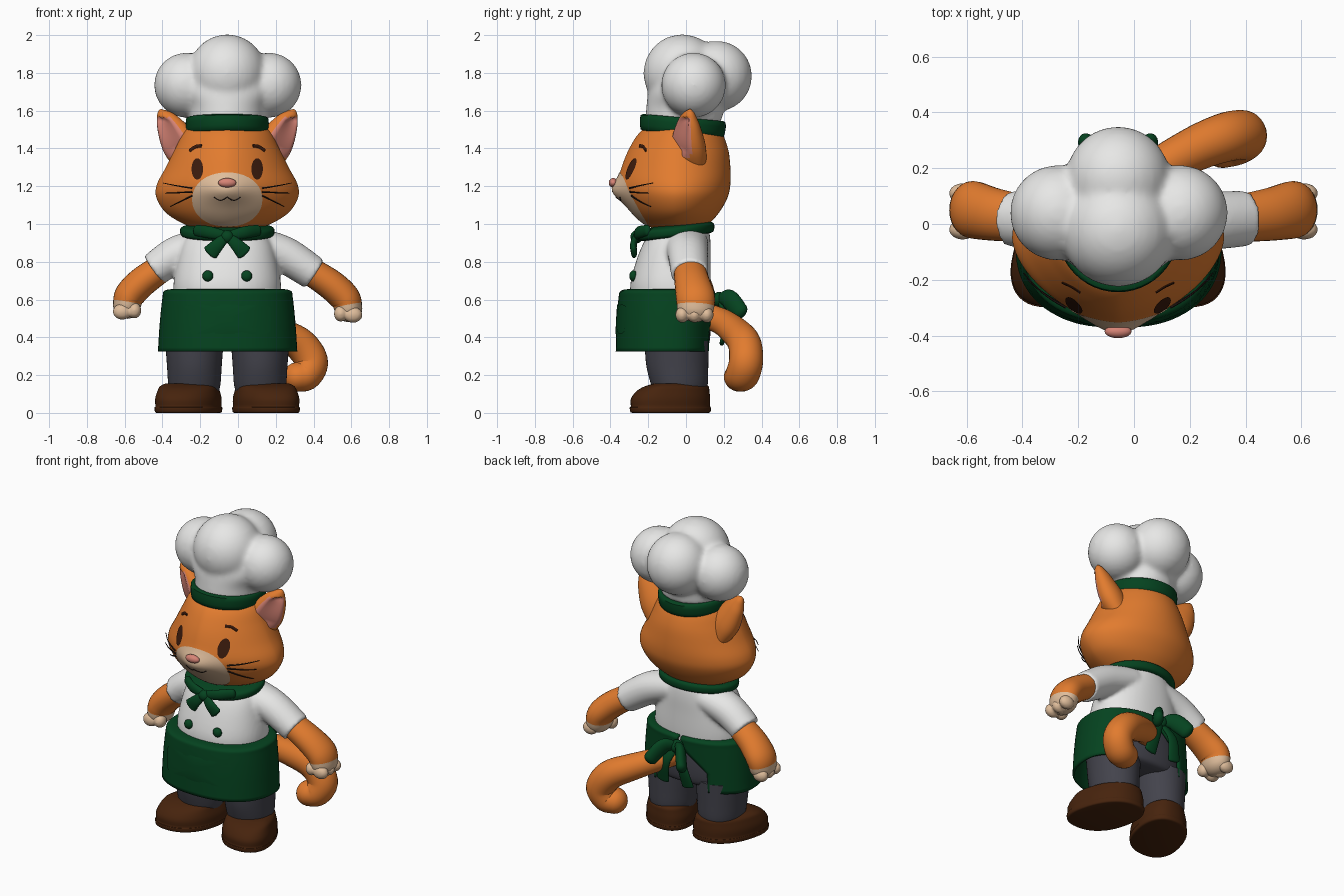
import bpy, bmesh, math
from mathutils import Vector
from mathutils.bvhtree import BVHTree

if "Cube" in bpy.data.objects:
    bpy.data.objects.remove(bpy.data.objects["Cube"])

CX = -0.057  # body centre line

def mat(name, r, g, b):
    m = bpy.data.materials.new(name)
    m.diffuse_color = (r, g, b, 1)
    m.use_nodes = True
    m.node_tree.nodes["Principled BSDF"].inputs["Base Color"].default_value = m.diffuse_color
    return m

ORANGE = mat("orange fur", .76, .20, .028)
CREAM = mat("cream fur", .74, .51, .33)
WHITE = mat("white cloth", .86, .86, .85)
GREEN = mat("green cloth", .0015, .056, .014)
GREY = mat("grey trousers", .056, .056, .072)
BROWN = mat("brown leather", .062, .017, .004)
PINK = mat("pink skin", .68, .23, .18)
EYE = mat("dark brown eye", .045, .011, .004)
DARK = mat("whisker black", .018, .010, .008)

def build(name, verts, faces, *mats, angle=50):
    me = bpy.data.meshes.new(name)
    me.from_pydata([tuple(v) for v in verts], [], faces)
    bm = bmesh.new(); bm.from_mesh(me)
    bmesh.ops.recalc_face_normals(bm, faces=bm.faces)
    bm.to_mesh(me); bm.free()
    ob = bpy.data.objects.new(name, me)
    bpy.context.collection.objects.link(ob)
    for m in mats:
        me.materials.append(m)
    bpy.ops.object.select_all(action='DESELECT')
    ob.select_set(True); bpy.context.view_layer.objects.active = ob
    bpy.ops.object.shade_smooth_by_angle(angle=math.radians(angle))
    return ob

def spline(rows, sub):
    """Smooth interpolation through rows of numbers."""
    out = []
    for i in range(len(rows) - 1):
        p0, p1, p2, p3 = (rows[max(0, min(len(rows) - 1, j))] for j in range(i - 1, i + 3))
        for s in range(sub):
            t = s / sub
            out.append([.5 * (2*b + (c - a)*t + (2*a - 5*b + 4*c - d)*t*t + (3*b - a - 3*c + d)*t**3)
                        for a, b, c, d in zip(p0, p1, p2, p3)])
    return out + [list(rows[-1])]

def power(c, n):
    return math.copysign(abs(c) ** (2 / n), c)

def loft(name, rows, m, cx=CX, yc=0., n=2., nf=None, seg=48, sub=5, tilt=0., gap=None):
    """Stacked rings; each row is height, half width, front y, back y."""
    rs, verts, faces = spline(rows, sub), [], []
    w = seg + 1 if gap else seg
    for z, rx, yf, yb in rs:
        g = gap(z) if gap else 0
        for k in range(w):
            a = math.pi / 2 + g + (2 * math.pi - 2 * g) * k / seg
            e = (nf or n) if math.sin(a) < 0 else n
            c, s = power(math.cos(a), e), power(math.sin(a), e)
            y = yc + s * ((yb - yc) if s > 0 else (yc - yf))
            verts.append((cx + rx * c, y, z + tilt * y))
    for i in range(len(rs) - 1):
        for k in range(seg):
            q = (k + 1) % w
            faces.append((i*w + k, i*w + q, (i+1)*w + q, (i+1)*w + k))
    if not gap:
        faces += [tuple(range(w)), tuple(range((len(rs)-1)*w, len(rs)*w))]
    return build(name, verts, faces, m)

def tube(name, rows, *mats, side=(0, 1, 0), seg=20, sub=6, round_end=False):
    """Sweep; each row is x, y, z, radius along side, radius across it."""
    rs = spline(rows, sub)
    if round_end:
        x, y, z, a, b = rs[-1]
        d = (Vector(rs[-1][:3]) - Vector(rs[-2][:3])).normalized() * min(a, b)
        for j in range(1, 7):
            s, c = math.sin(j * math.pi / 12.3), math.cos(j * math.pi / 12.3)
            rs.append([x + d.x*s, y + d.y*s, z + d.z*s, a*c, b*c])
    verts, faces = [], []
    for i, r in enumerate(rs):
        t = (Vector(rs[min(i+1, len(rs)-1)][:3]) - Vector(rs[max(i-1, 0)][:3])).normalized()
        u = Vector(side); u = (u - t * u.dot(t)).normalized(); v = t.cross(u)
        for k in range(seg):
            a = 2 * math.pi * k / seg
            verts.append(Vector(r[:3]) + u * (r[3] * math.cos(a)) + v * (r[4] * math.sin(a)))
    for i in range(len(rs) - 1):
        for k in range(seg):
            q = (k + 1) % seg
            faces.append((i*seg + k, i*seg + q, (i+1)*seg + q, (i+1)*seg + k))
    faces += [tuple(range(seg)), tuple(range((len(rs)-1)*seg, len(rs)*seg))]
    return build(name, verts, faces, *mats)

def ball(name, c, r, m):
    bm = bmesh.new()
    bmesh.ops.create_uvsphere(bm, u_segments=28, v_segments=16, radius=1)
    vs = [[c[i] + v.co[i] * r[i] for i in range(3)] for v in bm.verts]
    fs = [[v.index for v in f.verts] for f in bm.faces]
    bm.free()
    return build(name, vs, fs, m)

def mirrored(ob, name):
    o = ob.copy(); o.data = ob.data.copy(); o.name = name
    for v in o.data.vertices:
        v.co.x = 2 * CX - v.co.x
    o.data.flip_normals()
    bpy.context.collection.objects.link(o)

def blend(name, obs, voxel, its):
    """Fuse overlapping pieces into one soft surface."""
    bpy.ops.object.select_all(action='DESELECT')
    for o in obs:
        o.select_set(True)
    bpy.context.view_layer.objects.active = obs[0]
    bpy.ops.object.join()
    o = obs[0]; o.name = name
    r = o.modifiers.new("fuse", 'REMESH'); r.mode = 'VOXEL'; r.voxel_size = voxel; r.use_smooth_shade = True
    s = o.modifiers.new("soften", 'SMOOTH'); s.factor = .5; s.iterations = its

def surface(ob):
    tree = BVHTree.FromPolygons([v.co for v in ob.data.vertices], [p.vertices for p in ob.data.polygons])
    def at(x, z, off=.004):
        hit, nor, _, _ = tree.ray_cast(Vector((x, -2, z)), Vector((0, 1, 0)))
        if hit is None:
            hit, nor, _, _ = tree.find_nearest(Vector((x, -.25, z)))
        return hit + (nor if nor.y < 0 else -nor) * off
    return at

def plate(name, at, x, z, rx, rz, m, n=2., off=.004):
    verts, faces, seg, rings = [at(x, z, off)], [], 40, 10
    for j in range(1, rings + 1):
        for k in range(seg):
            a, t = 2 * math.pi * k / seg, j / rings
            verts.append(at(x + rx*t*power(math.cos(a), n), z + rz*t*power(math.sin(a), n), off))
    for k in range(seg):
        q = (k + 1) % seg
        faces.append((0, 1 + k, 1 + q))
        for j in range(rings - 1):
            b = 1 + j * seg
            faces.append((b + k, b + seg + k, b + seg + q, b + q))
    return build(name, verts, faces, m)

# head with a soft muzzle bump
head = loft("head", [(.97, .14, -.15, .08), (1.0, .23, -.22, .12), (1.06, .325, -.285, .175),
    (1.14, .375, -.335, .22), (1.21, .372, -.355, .235), (1.30, .325, -.34, .235),
    (1.40, .275, -.30, .222), (1.49, .225, -.24, .185), (1.55, .14, -.15, .12)],
    ORANGE, yc=-.05, n=1.95, nf=1.68, seg=80, sub=6)
for v in head.data.vertices:
    if v.co.y < -.1:
        v.co.y -= .04 * math.exp(-((v.co.x - CX) / .11)**2 - ((v.co.z - 1.175) / .06)**2)
face = surface(head)

# face details
plate("muzzle", face, CX, 1.13, .185, .142, CREAM, n=2.1, off=.003)
ball("nose", (CX, -.385, 1.218), (.048, .024, .025), PINK)
mouth = [(*face(CX + t * .07, 1.145 - .018 * abs(math.sin(t * math.pi)), .003), .003, .003)
         for t in [i / 8 for i in range(-8, 9)]]
tube("mouth", mouth, DARK, seg=6, sub=1)
for s, tag in ((-1, "left"), (1, "right")):
    plate(tag + "_eye", face, CX + s * .156, 1.29, .030, .056, EYE, off=.005)
    tube(tag + "_eyebrow", [(*face(CX + s * a, z, .002), .010, .004)
         for a, z in ((.135, 1.412), (.165, 1.408), (.195, 1.388))], EYE, side=(0, 0, 1), seg=8, round_end=True)
    for i, (z0, z1, x1) in enumerate(((1.19, 1.212, .325), (1.17, 1.165, .315), (1.15, 1.10, .29))):
        hair = [(*face(CX + s * (.185 + (x1 - .185) * t), z0 + (z1 - z0) * t, .003 + .014 * t),
                 .005 - .003 * t, .005 - .003 * t) for t in (0, .33, .66, 1)]
        tube(f"{tag}_whisker_{i+1}", hair, DARK, seg=6, sub=3)

# ears with a dished pink inside
ear = tube("right_ear", [(.11, .03, 1.30, .10, .06), (.19, .015, 1.42, .108, .078), (.255, .015, 1.53, .072, .052),
    (.288, .02, 1.585, .032, .026), (.297, .022, 1.607, .006, .006)], ORANGE, PINK, side=(.85, .53, 0), seg=32)
for v in ear.data.vertices:
    if abs(v.index % 32 - 24) <= 3 and 1.37 < v.co.z < 1.56:
        v.co += Vector((-.5, .85, 0)) * .024 * math.cos((v.index % 32 - 24) * math.pi / 8)
for p in ear.data.polygons:
    if p.index < 24 * 32 and abs(p.index % 32 - 23.5) < 5 and 1.36 < p.center.z < 1.565:
        p.material_index = 1
mirrored(ear, "left_ear")

# chef hat
loft("hat_band", [(1.475, .19, -.20, .17), (1.48, .215, -.24, .20), (1.555, .218, -.24, .21),
    (1.56, .19, -.2, .17)], GREEN, yc=-.02, tilt=-.09, sub=3)
crown = [loft("crown", [(1.54, .20, -.215, .19), (1.62, .205, -.21, .20), (1.70, .24, -.2, .22), (1.80, .22, -.17, .20)],
    WHITE, yc=-.01)]
for x, y, z, r in ((CX, -.02, 1.798, .206), (-.273, .04, 1.735, .172), (.165, .04, 1.735, .172), (CX, .163, 1.783, .187)):
    crown.append(ball("puff", (x, y, z), (r, r, r), WHITE))
blend("hat_crown", crown, .014, 12)

# jacket with short sleeves
jacket = [loft("jacket", [(.58, .28, -.29, .125), (.68, .285, -.295, .13), (.80, .265, -.265, .13),
    (.90, .235, -.225, .13), (.97, .18, -.18, .12), (1.0, .13, -.13, .09)], WHITE, yc=-.06, n=2.2)]
for rows in ([(-.17, 0, .89, .12, .09), (-.32, .01, .84, .108, .098), (-.445, .02, .757, .10, .09)],
             [(.06, 0, .90, .12, .09), (.24, .01, .84, .108, .098), (.405, .02, .735, .10, .09)]):
    jacket.append(tube("sleeve", rows, WHITE))
blend("jacket", jacket, .012, 6)
for s, tag in ((-1, "left"), (1, "right")):
    ball(tag + "_button", (CX + s * .103, -.278, .725), (.029, .022, .029), GREEN)

# arms ending in cream paws
for tag, s, rows in (
        ("left", -1, [(-.40, .02, .77, .085, .074), (-.505, .035, .695, .095, .08), (-.572, .05, .625, .103, .08), (-.588, .05, .572, .098, .074)]),
        ("right", 1, [(.38, .02, .752, .085, .074), (.49, .035, .68, .095, .08), (.565, .05, .61, .103, .08), (.584, .05, .555, .098, .074)])):
    arm = tube(tag + "_arm", rows, ORANGE, CREAM, seg=28, round_end=True)
    for p in arm.data.polygons:
        p.material_index = int(p.index // 28 >= 16)
    x, z = rows[-1][0], rows[-1][2] - .03
    paw = [ball("finger", (x + s * .025, y, z - .006), (.05, .036, .042), CREAM) for y in (-.02, .045, .11)]
    paw.append(ball("thumb", (x - s * .04, -.015, z), (.036, .042, .042), CREAM))
    blend(tag + "_fingers", paw, .008, 2)

# neckerchief with front knot
loft("neckerchief", [(.935, .17, -.17, .1), (.94, .235, -.245, .14), (.965, .25, -.262, .15),
    (.99, .238, -.25, .142), (1.005, .17, -.17, .1)], GREEN, yc=-.05, sub=4, tilt=.12)
ball("neckerchief_knot", (CX, -.262, .932), (.036, .032, .034), GREEN)
for s, tag in ((-1, "left"), (1, "right")):
    tube(tag + "_neckerchief_end", [(CX, -.262, .94, .022, .016), (CX + s * .05, -.278, .89, .034, .018),
         (CX + s * .088, -.275, .85, .042, .016)], GREEN, side=(1, 0, s * .6), round_end=True)
    tube(tag + "_neckerchief_fold", [(CX, -.258, .935, .024, .02), (CX + s * .09, -.25, .955, .032, .02),
         (CX + s * .16, -.205, .965, .03, .02)], GREEN, side=(0, 0, 1), round_end=True)

# apron open at the back, with pocket
apron = loft("apron", [(.325, .362, -.365, .135), (.48, .352, -.36, .14), (.61, .338, -.35, .145),
    (.642, .328, -.338, .145), (.65, .27, -.28, .12)], GREEN, cx=-.055, yc=-.08, n=2.3, seg=64,
    gap=lambda z: max(.02, .48 * min(1, (.59 - z) / .14)))
sol = apron.modifiers.new("thickness", 'SOLIDIFY'); sol.thickness = .014; sol.offset = 0
plate("apron_pocket", surface(apron), CX, .495, .225, .078, GREEN, n=9, off=.011)

# back bow and its ties
ball("bow_knot", (CX, .175, .60), (.04, .04, .04), GREEN)
for s, tag in ((-1, "left"), (1, "right")):
    tube(tag + "_bow_loop", [(CX, .17, .60, .02, .018), (CX + s * .06, .225, .605, .05, .03),
         (CX + s * .11, .285, .535, .048, .032)], GREEN, side=(0, .3, 1), round_end=True)
    tube(tag + "_bow_tie", [(CX, .17, .60, .02, .012), (CX + s * .06, .21, .50, .034, .014),
         (CX + s * .09, .19, .37, .042, .012)], GREEN, side=(1, 0, 0), round_end=True)

# trousers
loft("hips", [(.335, .20, -.17, .08), (.36, .28, -.225, .12), (.46, .29, -.24, .13), (.62, .27, -.25, .12)],
     GREY, yc=-.05, n=2.2)
leg = loft("right_trouser_leg", [(.10, .125, -.165, .10), (.15, .138, -.185, .115), (.25, .145, -.21, .118),
    (.38, .155, -.22, .12)], GREY, cx=.117, yc=-.045)
mirrored(leg, "left_trouser_leg")

# shoes, toes turned out
shoe = loft("right_shoe", [(.0, .158, -.285, .118), (.006, .166, -.295, .13), (.028, .168, -.298, .132),
    (.034, .164, -.292, .128), (.075, .165, -.292, .128), (.115, .155, -.262, .124), (.14, .145, -.22, .12),
    (.155, .12, -.17, .10)], BROWN, cx=.143, yc=-.10, n=2.3, sub=3)
for v in shoe.data.vertices:
    v.co.x += -.24 * (v.co.y + .07)
mirrored(shoe, "left_shoe")

# tail hooking down on one side
tube("tail", [(-.05, .06, .53, .065, .065), (.07, .185, .485, .07, .07), (.21, .265, .425, .08, .08),
    (.325, .31, .365, .088, .088), (.388, .318, .275, .09, .088), (.362, .30, .205, .09, .085),
    (.315, .285, .19, .085, .078)], ORANGE, seg=28, round_end=True)
